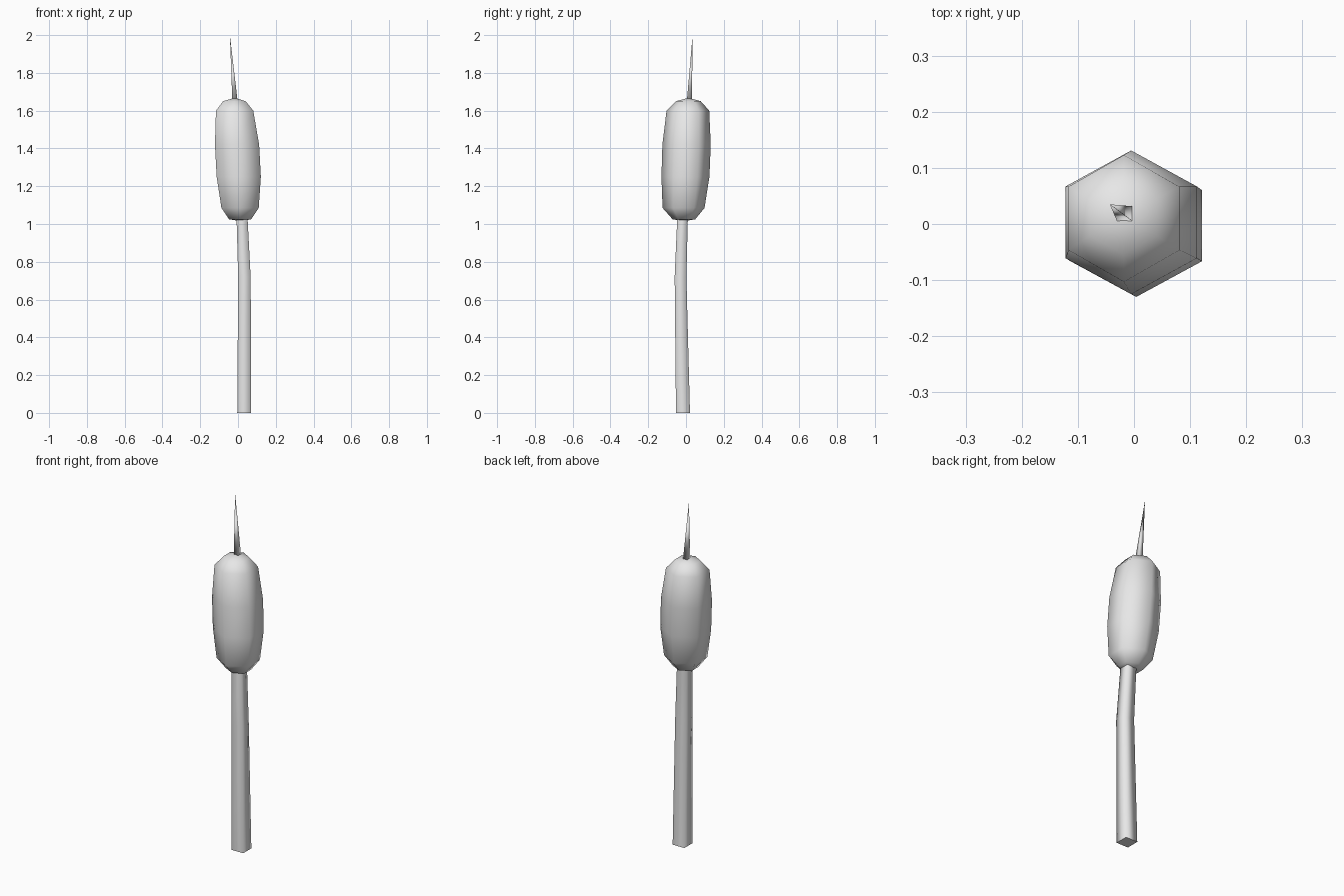
import bpy, bmesh, math

if "Cube" in bpy.data.objects:
    bpy.data.objects.remove(bpy.data.objects["Cube"])

grey = bpy.data.materials.new("light_grey")
grey.diffuse_color = (0.8, 0.8, 0.8, 1)
grey.use_nodes = True
grey.node_tree.nodes["Principled BSDF"].inputs["Base Color"].default_value = grey.diffuse_color


def loft(name, rings, sides, turn, tip=None, bottom_tip=None, sharp_base=False):
    """Skin a tube through rings of (x, y, z, radius x, radius y)."""
    bm = bmesh.new()
    loops = []
    for x, y, z, rx, ry in rings:
        loops.append([bm.verts.new((x + rx * math.cos(turn + math.tau * i / sides),
                                    y + ry * math.sin(turn + math.tau * i / sides), z))
                      for i in range(sides)])
    for a, b in zip(loops, loops[1:]):
        for i in range(sides):
            j = (i + 1) % sides
            bm.faces.new((a[i], a[j], b[j], b[i]))
    for loop, point in ((loops[-1], tip), (loops[0][::-1], bottom_tip)):
        if point:
            v = bm.verts.new(point)
            for i in range(sides):
                bm.faces.new((loop[i], loop[(i + 1) % sides], v))
        else:
            cap = bm.faces.new(loop)
            if sharp_base:
                for e in cap.edges:
                    e.smooth = False
    bmesh.ops.recalc_face_normals(bm, faces=bm.faces)
    for f in bm.faces:
        f.smooth = True
    mesh = bpy.data.meshes.new(name)
    bm.to_mesh(mesh)
    bm.free()
    mesh.materials.append(grey)
    ob = bpy.data.objects.new(name, mesh)
    bpy.context.collection.objects.link(ob)
    return ob


# Square stalk with a slight bend
D = math.sqrt(2)
loft("stalk", [(0.033, -0.016, 0, 0.037 * D, 0.037 * D),
               (0.034, -0.029, 0.72, 0.033 * D, 0.031 * D),
               (0.021, -0.018, 1.04, 0.029 * D, 0.028 * D)],
     4, math.pi / 4, sharp_base=True)

# Six-sided leaning seed head
loft("seed_head", [(0.011, -0.011, 1.025, 0.068, 0.060),
                   (0.011, -0.013, 1.085, 0.114, 0.111),
                   (0.004, -0.003, 1.25, 0.135, 0.127),
                   (-0.005, 0.003, 1.42, 0.135, 0.128),
                   (-0.018, 0.010, 1.60, 0.114, 0.113),
                   (-0.019, 0.012, 1.65, 0.069, 0.066)],
     6, math.pi / 6, tip=(-0.018, 0.014, 1.668), bottom_tip=(0.012, -0.012, 1.015))

# Thin pointed spike on top
loft("spike", [(-0.016, 0.018, 1.65, 0.014 * D, 0.0135 * D)],
     4, math.pi / 4, tip=(-0.043, 0.035, 2.0))
